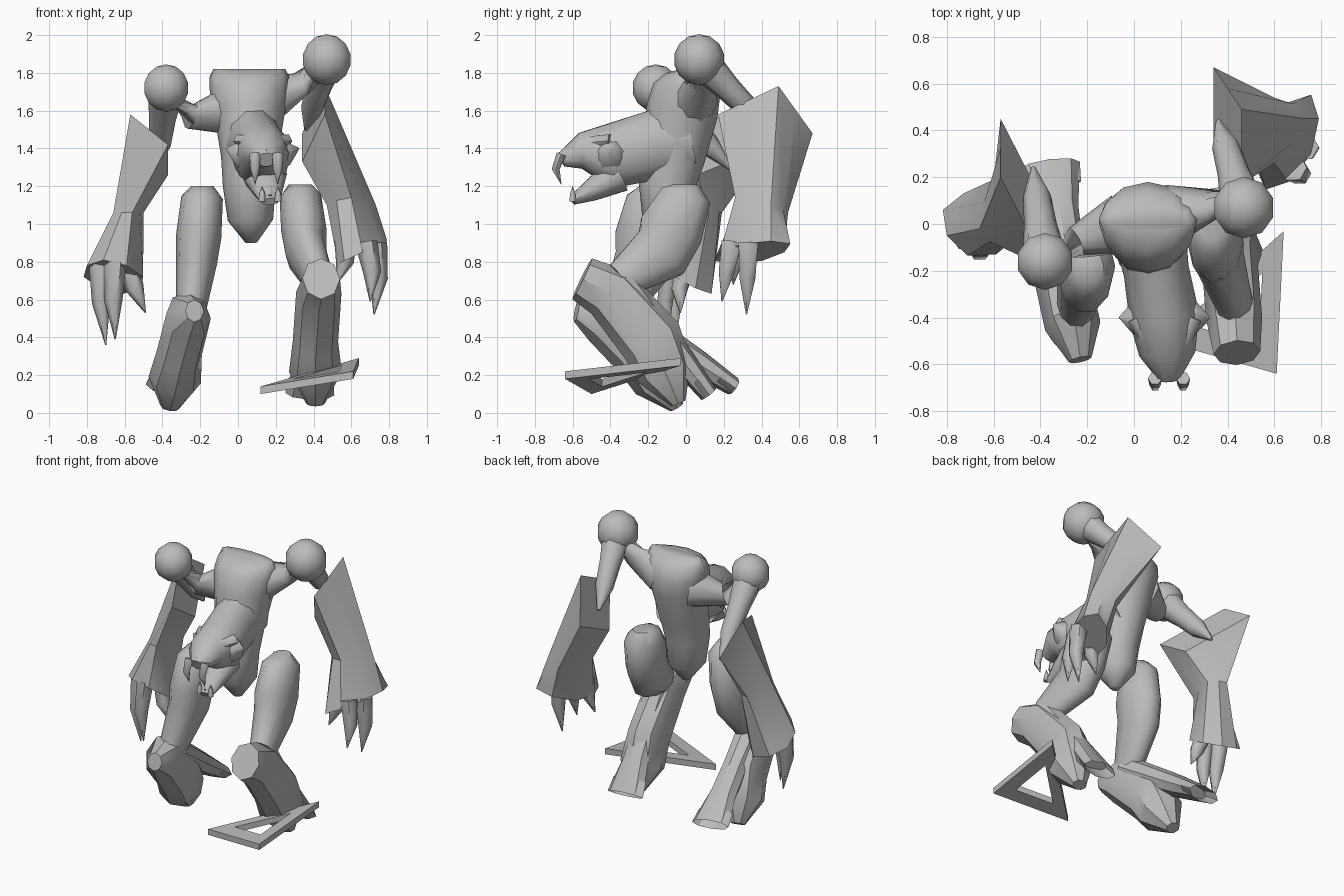
import bpy, bmesh, math
from mathutils import Vector

if "Cube" in bpy.data.objects:
    bpy.data.objects.remove(bpy.data.objects["Cube"], do_unlink=True)

grey = bpy.data.materials.new("clay grey")
grey.use_nodes = True
grey.diffuse_color = (.5, .5, .5, 1)
grey.node_tree.nodes["Principled BSDF"].inputs["Base Color"].default_value = grey.diffuse_color

up = Vector((0, 0, 1))


def finish(name, bm, angle):
    bmesh.ops.recalc_face_normals(bm, faces=bm.faces)
    mesh = bpy.data.meshes.new(name)
    bm.to_mesh(mesh)
    bm.free()
    obj = bpy.data.objects.new(name, mesh)
    bpy.context.collection.objects.link(obj)
    mesh.materials.append(grey)
    bpy.ops.object.select_all(action='DESELECT')
    obj.select_set(True)
    bpy.context.view_layer.objects.active = obj
    bpy.ops.object.shade_smooth_by_angle(angle=math.radians(angle))


def bridge(bm, first, second):
    """Join two equal loops of vertices with quads."""
    count = len(first)
    for i in range(count):
        j = (i + 1) % count
        bm.faces.new((first[i], first[j], second[j], second[i]))


def skin(name, rings, angle=50, hollow=False):
    """Bridge rings of points and cap both ends; a hollow end is recessed."""
    bm = bmesh.new()
    loops = [[bm.verts.new(point) for point in ring] for ring in rings]
    for first, second in zip(loops, loops[1:]):
        bridge(bm, first, second)
    bm.faces.new(loops[0])
    end = bm.faces.new(loops[-1])
    bmesh.ops.recalc_face_normals(bm, faces=bm.faces)
    if hollow:
        bmesh.ops.inset_individual(bm, faces=[end], thickness=.01)
        bmesh.ops.translate(bm, verts=end.verts, vec=end.normal * -.1)
    finish(name, bm, angle)


def loft(name, path, widths, depths=None, sides=10, angle=50, hollow=False):
    """Elliptical rings set square to a path."""
    rings = []
    last = len(path) - 1
    for i, (centre, width, depth) in enumerate(zip(path, widths, depths or widths)):
        tangent = (path[min(i + 1, last)] - path[max(i - 1, 0)]).normalized()
        reference = Vector((0, 1, 0)) if abs(tangent.x) > .8 else Vector((1, 0, 0))
        across = (reference - tangent * tangent.dot(reference)).normalized()
        deep = tangent.cross(across)
        turns = [math.tau * k / sides for k in range(sides)]
        rings.append([centre + across * width * math.cos(turn) + deep * depth * math.sin(turn)
                      for turn in turns])
    skin(name, rings, angle, hollow)


def spike(name, base, tip, radius, bend=Vector()):
    """Pointed horn, tooth or claw whose middle is pushed aside by bend."""
    middle = base.lerp(tip, .5) + bend
    loft(name, [base, middle, tip], [radius, radius * .8, radius * .05], sides=6, angle=60)


def arm(side, root, neck, shoulder, radius, elbow):
    """Shoulder stalk, round shoulder and a drooping, pointed upper arm."""
    loft(side + "_shoulder", [root, neck, shoulder], (.13, .07, .08), angle=70)
    bm = bmesh.new()
    bmesh.ops.create_uvsphere(bm, u_segments=10, v_segments=7, radius=radius)
    bmesh.ops.translate(bm, verts=bm.verts, vec=shoulder)
    finish(side + "_shoulder_ball", bm, 60)
    loft(side + "_upper_arm", [shoulder, shoulder.lerp(elbow, .4), shoulder.lerp(elbow, .7), elbow],
         (.1, .07, .06, .01), sides=8)


def forearm(side, sections):
    """Diamond sections, each a centre and two half diagonals, fuller towards the hand."""
    rings = []
    for fullness, section in zip((.5, .6, .75), sections):
        centre, long, short = map(Vector, section)
        ring = []
        for a, b in ((long, short), (short, -long), (-long, -short), (-short, long)):
            ring += [centre + a, centre + (a + b) * fullness]
        rings.append(ring)
    skin(side + "_forearm", rings, angle=40)


def claws(side, bases, tips, outward):
    for base, tip in zip(bases, tips):
        spike(side + "_claw", Vector(base), Vector(tip), .06, outward)


def leg(side, hip, thigh, knee, cuff, cuff_size, calf, sole, heel):
    """Thigh, angular shin with a knee cuff, and a flared hollow heel."""
    loft(side + "_thigh", [hip + up * .06, hip, hip.lerp(thigh, .6), thigh, knee],
         (.06, .11, .12, .11, .08), (.07, .14, .18, .17, .1))
    loft(side + "_shin",
         [cuff, cuff.lerp(calf, .4) + up * .06, calf, calf.lerp(sole, .5), sole],
         (cuff_size, .12, .12, .14, .05), (cuff_size * 1.2, .15, .17, .15, .04), sides=8, angle=35)
    loft(side + "_heel", [knee, knee.lerp(heel, .4), knee.lerp(heel, .7), heel],
         (.09, .08, .09, .13), (.09, .08, .07, .05), sides=8, angle=40, hollow=True)


# Hunched torso, rounded over between the shoulders
pelvis, waist = Vector((.07, -.1, .9)), Vector((.06, -.1, 1.2))
chest, collar = Vector((.06, -.02, 1.6)), Vector((.06, .02, 1.78))
loft("torso", [pelvis, pelvis.lerp(waist, .4), waist, waist.lerp(chest, .4), chest,
               chest.lerp(collar, .6), collar, collar + up * .04],
     (.03, .12, .14, .15, .19, .21, .21, .19), (.03, .13, .15, .17, .19, .18, .13, .05),
     sides=12, angle=80)

# Neck and skull leaning forward over an open jaw
nape, brow, snout = Vector((.06, 0, 1.46)), Vector((.13, -.4, 1.36)), Vector((.15, -.66, 1.34))
loft("neck_and_skull", [nape, nape.lerp(brow, .5), brow, brow.lerp(snout, .6) + up * .04, snout],
     (.16, .14, .15, .12, .05), (.2, .19, .18, .1, .04))
throat, chin = Vector((.14, -.36, 1.26)), Vector((.17, -.6, 1.12))
loft("lower_jaw", [throat, throat.lerp(chin, .6), chin], (.12, .08, .05), (.1, .06, .02))
loft("tongue", [throat, throat.lerp(chin, .6) + up * .05, chin + up * .03],
     (.05, .04, .01), (.02, .02, .01), sides=6)
for sign in (-1, 1):
    aside = Vector((sign * .06, 0, 0))
    spike("cheek_spike", brow + aside, brow + aside * 3.2 + up * .04, .1)
    spike("brow_ridge", brow + aside * 2 + up * .08, snout + up * .05, .04, up * .02)
    spike("upper_fang", snout + aside + up * .03, snout + aside - up * .13, .03,
          Vector((0, -.03, 0)))
    spike("lower_fang", chin + aside * .7, chin + aside * .7 + up * .08, .02)

# Arms, the left one held higher and further back
arm("left", Vector((.16, .04, 1.66)), Vector((.33, .08, 1.74)), Vector((.47, .07, 1.87)), .135,
    elbow=Vector((.36, .44, 1.5)))
forearm("left", [((.4, .42, 1.53), (.06, -.25, .05), (.06, .07, .2)),
                 ((.6, .4, 1.1), (0, -.14, .04), (.13, .05, 0)),
                 ((.66, .35, .85), (0, -.17, 0), (.13, .1, .06))])
claws("left", [(.68, .24, .9), (.73, .33, .9), (.57, .27, .92)],
      [(.7, .19, .59), (.72, .32, .52), (.52, .25, .68)], outward=Vector((.02, 0, 0)))

arm("right", Vector((-.05, 0, 1.6)), Vector((-.25, -.08, 1.57)), Vector((-.38, -.16, 1.72)), .125,
    elbow=Vector((-.43, .24, 1.29)))
forearm("right", [((-.47, .13, 1.42), (.1, -.32, 0), (-.1, .07, .16)),
                  ((-.58, .05, 1.06), (.02, -.14, 0), (-.08, -.07, 0)),
                  ((-.66, 0, .72), (.07, -.13, .06), (-.14, -.05, .06))])
claws("right", [(-.73, -.03, .8), (-.65, -.08, .8), (-.58, 0, .78)],
      [(-.7, -.06, .36), (-.65, -.1, .39), (-.49, -.03, .53)], outward=Vector((-.01, -.02, 0)))

# Crouching legs
leg("left", hip=Vector((.33, 0, 1.15)), thigh=Vector((.36, -.13, .85)),
    knee=Vector((.43, -.35, .7)), cuff=Vector((.44, -.55, .71)), cuff_size=.1,
    calf=Vector((.41, -.18, .38)), sole=Vector((.41, -.04, .05)), heel=Vector((.38, .12, .1)))
leg("right", hip=Vector((-.19, -.18, 1.14)), thigh=Vector((-.22, -.22, .8)),
    knee=Vector((-.25, -.36, .54)), cuff=Vector((-.23, -.58, .54)), cuff_size=.05,
    calf=Vector((-.31, -.22, .32)), sole=Vector((-.36, -.05, .03)), heel=Vector((-.36, .25, .14)))

# Flat triangular frame beside the left foot
corners = [Vector((.64, -.03, .27)), Vector((.61, -.64, .2)), Vector((.12, -.5, .12))]
middle = sum(corners, Vector()) / 3
rise = up * .02
bm = bmesh.new()
loops = [[bm.verts.new(middle.lerp(corner, size) + offset) for corner in corners]
         for size, offset in ((1, rise), (1, -rise), (.5, -rise), (.5, rise))]
for first, second in zip(loops, loops[1:] + loops[:1]):
    bridge(bm, first, second)
finish("triangle_frame", bm, 20)
